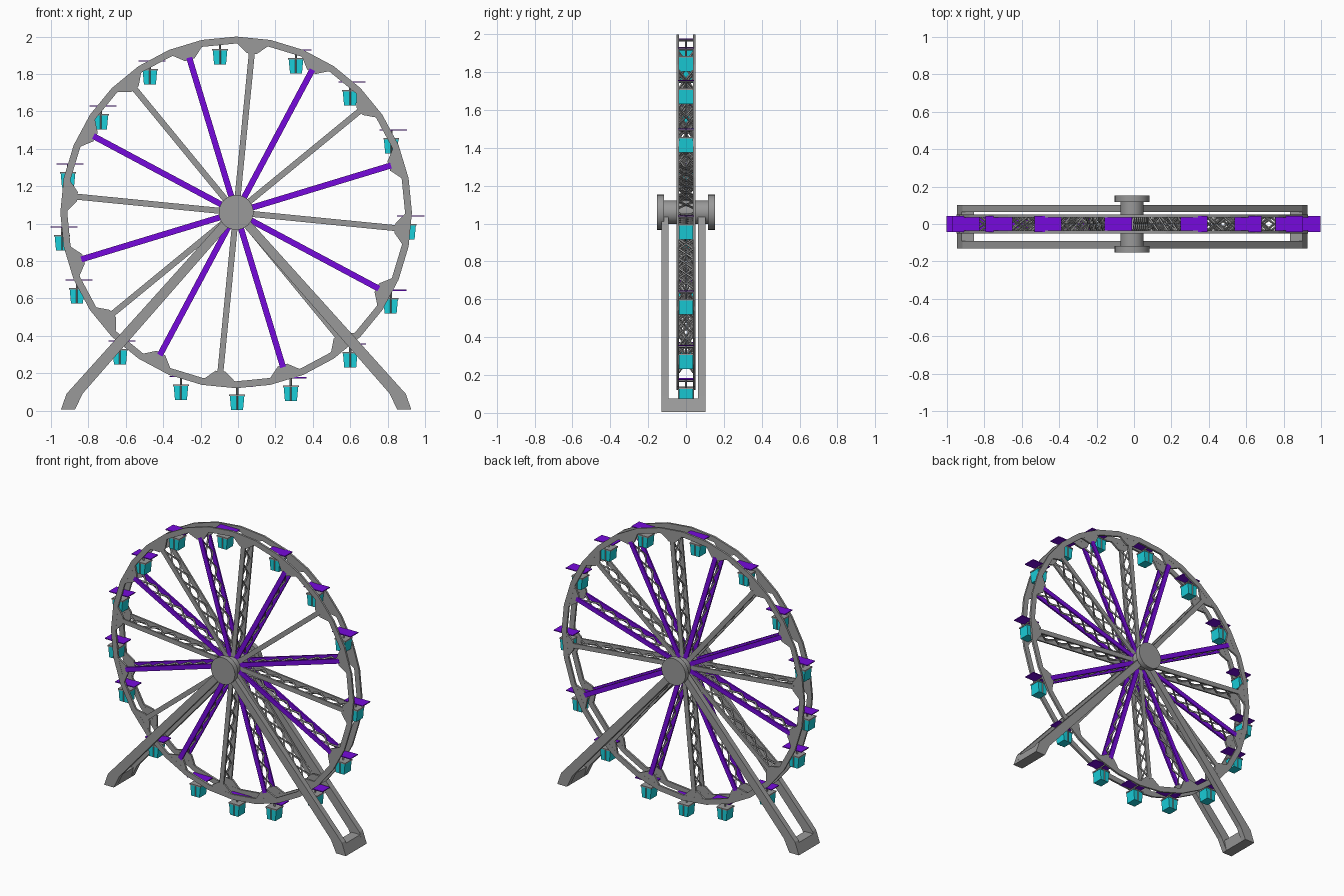
import bpy, bmesh, math
from mathutils import Vector

if "Cube" in bpy.data.objects:
    bpy.data.objects.remove(bpy.data.objects["Cube"])

CX, CZ = -0.01, 1.06          # wheel centre
R = 0.94                      # rim corner radius
N = 16                        # spokes


def material(name, col):
    m = bpy.data.materials.new(name)
    m.diffuse_color = (*col, 1)
    m.use_nodes = True
    m.node_tree.nodes["Principled BSDF"].inputs["Base Color"].default_value = m.diffuse_color
    return m


GRAY = material("steel gray", (0.32, 0.32, 0.32))
PURPLE = material("purple", (0.18, 0.003, 0.72))
TEAL = material("teal", (0.010, 0.62, 0.70))


def finish(bm, name, mat, smooth=False):
    bmesh.ops.recalc_face_normals(bm, faces=bm.faces[:])
    me = bpy.data.meshes.new(name)
    bm.to_mesh(me)
    bm.free()
    me.materials.append(mat)
    ob = bpy.data.objects.new(name, me)
    bpy.context.collection.objects.link(ob)
    if smooth:
        bpy.context.view_layer.objects.active = ob
        ob.select_set(True)
        bpy.ops.object.shade_smooth_by_angle(angle=math.radians(35))
        ob.select_set(False)
    return ob


def loft(bm, a, b):
    """Closed solid between two matching point loops."""
    va = [bm.verts.new(p) for p in a]
    vb = [bm.verts.new(p) for p in b]
    n = len(a)
    bm.faces.new(va)
    bm.faces.new(vb[::-1])
    for i in range(n):
        j = (i + 1) % n
        bm.faces.new((va[i], vb[i], vb[j], va[j]))


def prism(bm, pts, y0, y1):
    loft(bm, [(x, y0, z) for x, z in pts], [(x, y1, z) for x, z in pts])


def box(bm, c, s, taper=1.0):
    """Box with centre c and size s; taper scales the bottom width."""
    loops = []
    for k, f in ((-1, taper), (1, 1.0)):
        loops.append([(c[0] + i * s[0] / 2 * f, c[1] + j * s[1] / 2, c[2] + k * s[2] / 2)
                      for i, j in ((-1, -1), (1, -1), (1, 1), (-1, 1))])
    loft(bm, *loops)


def polar(a, r, off=0.0):
    """Wheel point at clockwise angle a from the top, radius r, sideways off."""
    return (CX + r * math.sin(a) + off * math.cos(a),
            CZ + r * math.cos(a) - off * math.sin(a))


def strut(bm, a, b, w):
    a, b = Vector(a), Vector(b)
    d = (b - a).normalized()
    u = d.orthogonal().normalized() * w / 2
    v = d.cross(u)
    q = [u + v, u - v, -u - v, -u + v]
    loft(bm, [a + p for p in q], [b + p for p in q])


def cylinder(bm, r, y0, y1, n=32):
    prism(bm, [polar(2 * math.pi * i / n, r) for i in range(n)], y0, y1)


# rims: two flat 32-sided rings with gussets where the spokes meet them
bm = bmesh.new()
step = 2 * math.pi / 32
for s in (-1, 1):
    for i in range(32):
        a, b = i * step, (i + 1) * step
        prism(bm, [polar(a, R), polar(b, R), polar(b, R - 0.037), polar(a, R - 0.037)],
              s * 0.036, s * 0.05)
    for k in range(N):
        a = (2 * k + 0.5) * step
        prism(bm, [polar(a, 0.905, -0.088), polar(a, 0.905, 0.088),
                   polar(a, 0.853, 0.026), polar(a, 0.853, -0.026)], s * 0.0365, s * 0.0495)
finish(bm, "wheel_rims", GRAY)

# spokes: alternating gray and purple pairs
for par, name, mat in ((0, "gray_spokes", GRAY), (1, "purple_spokes", PURPLE)):
    bm = bmesh.new()
    for k in range(par, N, 2):
        a = (2 * k + 0.5) * step
        for s in (-1, 1):
            prism(bm, [polar(a, 0.03, -0.016), polar(a, 0.865, -0.016),
                       polar(a, 0.865, 0.016), polar(a, 0.03, 0.016)], s * 0.038, s * 0.05)
    finish(bm, name, mat)

# crossed lattice between the front and back spoke of every pair
bm = bmesh.new()
cells = 7
for k in range(N):
    a = (2 * k + 0.5) * step
    for i in range(cells):
        p0, p1 = polar(a, 0.08 + i * 0.11), polar(a, 0.19 + i * 0.11)
        for s in (-1, 1):
            strut(bm, (p0[0], -s * 0.039, p0[1]), (p1[0], s * 0.039, p1[1]), 0.009)
finish(bm, "spoke_lattice", GRAY)

# hub: shaft and two end flanges
bm = bmesh.new()
cylinder(bm, 0.062, -0.13, 0.13)
cylinder(bm, 0.093, -0.153, -0.117)
cylinder(bm, 0.093, 0.117, 0.153)
finish(bm, "hub", GRAY, smooth=True)

# support legs, with a foot beam joining the front and back leg on each side
bm = bmesh.new()
leg = [(0.937, 0.005), (0.907, 0.09), (0.02, 1.075), (-0.014, 1.045), (0.82, 0.092), (0.862, 0.005)]
foot = [(0.937, 0.005), (0.912, 0.075), (0.845, 0.075), (0.862, 0.005)]
for s in (-1, 1):
    for y0, y1 in ((-0.13, -0.092), (0.064, 0.102)):
        prism(bm, [(CX + s * x, z) for x, z in leg], y0, y1)
    prism(bm, [(CX + s * x, z) for x, z in foot], -0.1, 0.07)
finish(bm, "support_legs", GRAY)

# cabins: middle of each teal body (x, z)
spots = [(-0.096, 1.893), (0.31, 1.845), (0.599, 1.674), (0.819, 1.417),
         (0.912, 0.957), (0.816, 0.561), (0.60, 0.273), (0.283, 0.093),
         (-0.005, 0.046), (-0.305, 0.099), (-0.631, 0.289), (-0.861, 0.615),
         (-0.941, 0.898), (-0.909, 1.235), (-0.733, 1.545), (-0.471, 1.786)]
body, trim, roof = bmesh.new(), bmesh.new(), bmesh.new()
for x, z in spots:
    box(body, (x, 0, z - 0.004), (0.078, 0.074, 0.076), 0.82)
    box(trim, (x, 0, z + 0.037), (0.084, 0.08, 0.009))            # cap
    for s in (-1, 1):                                             # door line
        strut(trim, (x, s * 0.036, z - 0.041), (x, s * 0.036, z + 0.035), 0.007)
    strut(trim, (x, 0, z + 0.035), (x, 0, z + 0.083), 0.009)       # hanger
    strut(trim, (x, -0.04, z + 0.076), (x, 0.04, z + 0.076), 0.008)  # axle
    box(roof, (x + 0.011, 0, z + 0.083), (0.146, 0.084, 0.006))
finish(body, "cabin_bodies", TEAL)
finish(trim, "cabin_trim", GRAY)
finish(roof, "cabin_canopies", PURPLE)
